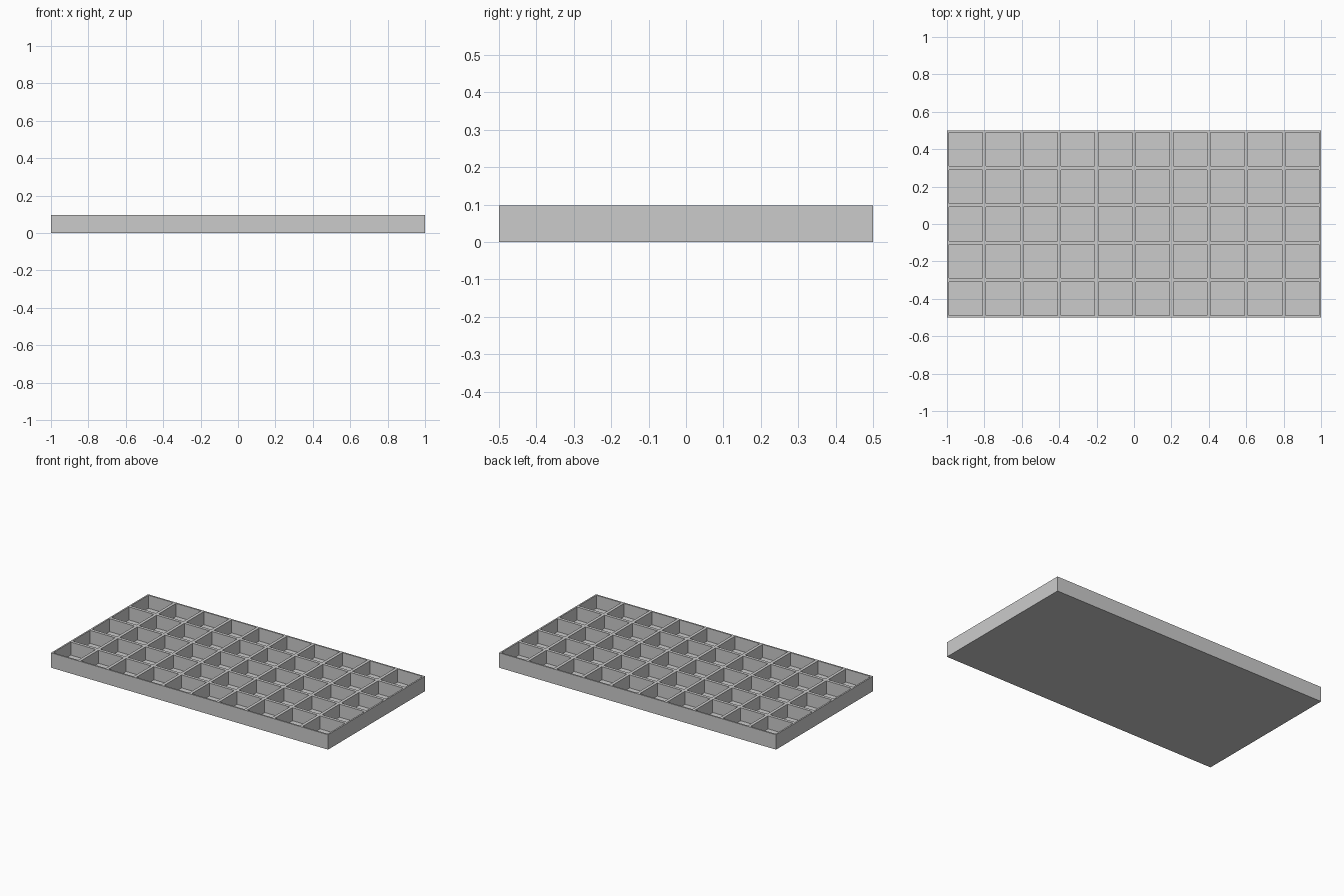
import bpy
import bmesh
from mathutils import Matrix

if "Cube" in bpy.data.objects:
    bpy.data.objects.remove(bpy.data.objects["Cube"], do_unlink=True)

LENGTH, WIDTH, HEIGHT = 2.0, 1.0, 0.097
COLUMNS, ROWS = 10, 5
HALF_WALL = 0.01
FLOOR = 0.012

# Plain grey material
grey = bpy.data.materials.new("light_grey")
grey.use_nodes = True
colour = (0.6, 0.6, 0.6, 1)
grey.diffuse_color = colour
grey.node_tree.nodes["Principled BSDF"].inputs["Base Color"].default_value = colour

# Top sheet divided into one square per compartment
bm = bmesh.new()
bmesh.ops.create_grid(bm, x_segments=COLUMNS, y_segments=ROWS, size=0.5,
                      matrix=Matrix.Translation((0, 0, HEIGHT))
                      @ Matrix.Diagonal((LENGTH, WIDTH, 1, 1)))
cells = list(bm.faces)

# Outer walls and closed underside
rim = [e for e in bm.edges if e.is_boundary]
skirt = bmesh.ops.extrude_edge_only(bm, edges=rim)["geom"]
lower = [g for g in skirt if isinstance(g, bmesh.types.BMVert)]
bmesh.ops.translate(bm, verts=lower, vec=(0, 0, -HEIGHT))
bmesh.ops.edgeloop_fill(bm, edges=[e for e in bm.edges if e.is_boundary])

# Compartments: inset each square for the dividers, then sink it to the floor
bmesh.ops.inset_individual(bm, faces=cells, thickness=HALF_WALL, use_even_offset=True)
sunk = bmesh.ops.extrude_discrete_faces(bm, faces=cells)["faces"]
bmesh.ops.translate(bm, verts=list({v for f in sunk for v in f.verts}),
                    vec=(0, 0, FLOOR - HEIGHT))
bmesh.ops.recalc_face_normals(bm, faces=bm.faces)

mesh = bpy.data.meshes.new("compartment_tray")
bm.to_mesh(mesh)
bm.free()
mesh.materials.append(grey)
tray = bpy.data.objects.new("compartment_tray", mesh)
bpy.context.collection.objects.link(tray)
